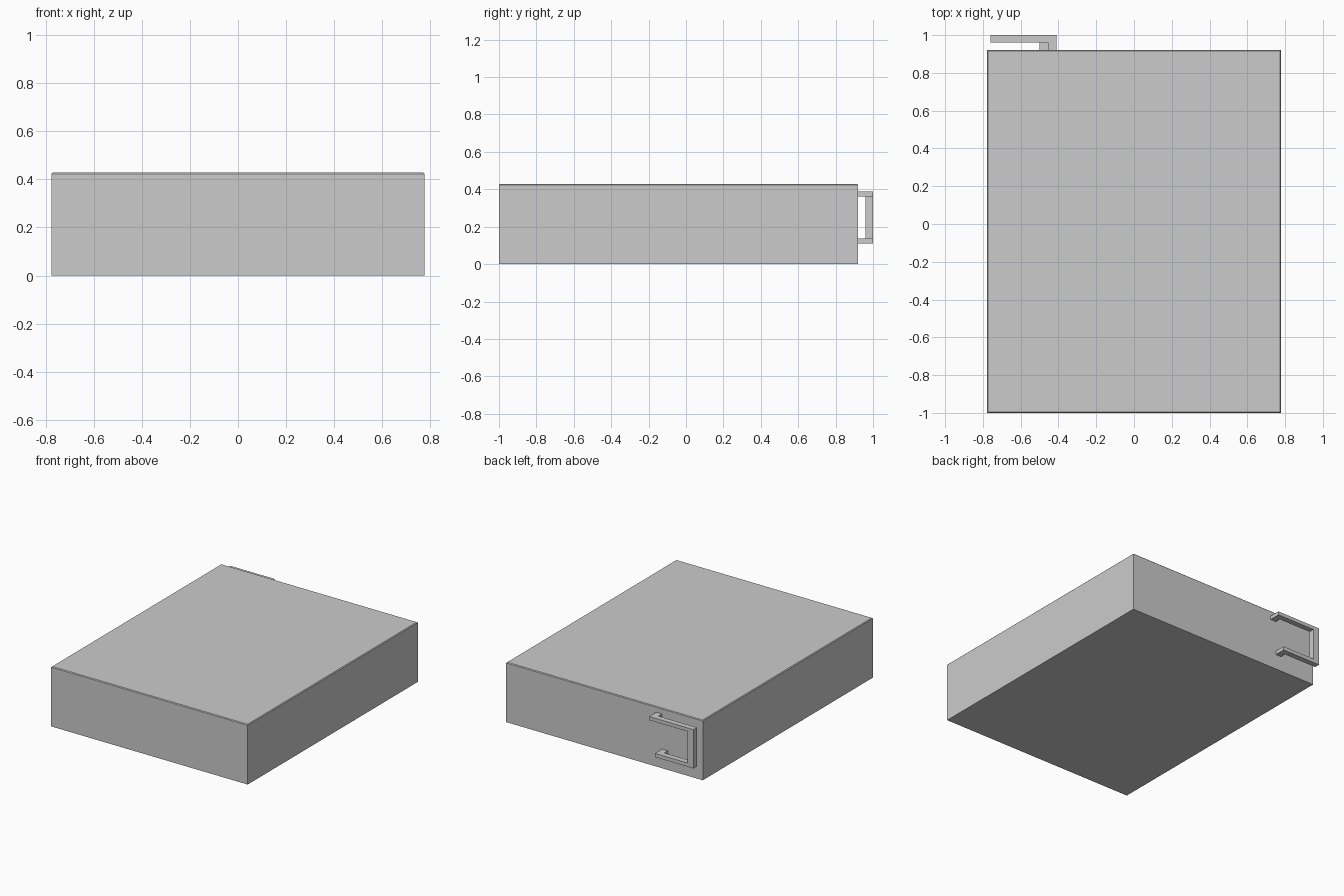
import bpy, bmesh

if "Cube" in bpy.data.objects:
    bpy.data.objects.remove(bpy.data.objects["Cube"])


def box(bm, lo, hi):
    """Add an axis-aligned box between two corners."""
    verts = bmesh.ops.create_cube(bm, size=1)["verts"]
    for v in verts:
        for i in range(3):
            v.co[i] = lo[i] if v.co[i] < 0 else hi[i]


def finish(bm, name):
    mesh = bpy.data.meshes.new(name)
    bm.to_mesh(mesh)
    bm.free()
    obj = bpy.data.objects.new(name, mesh)
    bpy.context.collection.objects.link(obj)
    return obj


# Case body, with a hairline chamfer round the top
W, FRONT, BACK, H = 0.777, -1.0, 0.92, 0.428
bm = bmesh.new()
box(bm, (-W, FRONT, 0), (W, BACK, H))
top_edges = [e for e in bm.edges if all(v.co.z > H - 0.01 for v in e.verts)]
bmesh.ops.bevel(bm, geom=top_edges, offset=0.005, segments=1, affect='EDGES')
finish(bm, "case_body")

# Rear bracket: flat C profile (x, z), lower arm slightly shorter
profile = [(-0.76, 0.11), (-0.455, 0.11), (-0.455, 0.137), (-0.713, 0.137),
           (-0.713, 0.362), (-0.41, 0.362), (-0.41, 0.388), (-0.76, 0.388)]
bm = bmesh.new()
face = bm.faces.new([bm.verts.new((x, 0.96, z)) for x, z in profile])
new = bmesh.ops.extrude_face_region(bm, geom=[face])["geom"]
bmesh.ops.translate(bm, vec=(0, 0.04, 0),
                    verts=[g for g in new if isinstance(g, bmesh.types.BMVert)])
bmesh.ops.recalc_face_normals(bm, faces=bm.faces)
finish(bm, "rear_bracket")

# Short feet joining the arm ends to the case
for name, x1, z0, z1 in (("upper_bracket_foot", -0.41, 0.362, 0.388),
                         ("lower_bracket_foot", -0.455, 0.11, 0.137)):
    bm = bmesh.new()
    box(bm, (x1 - 0.045, BACK, z0), (x1, 0.96, z1))
    finish(bm, name)
